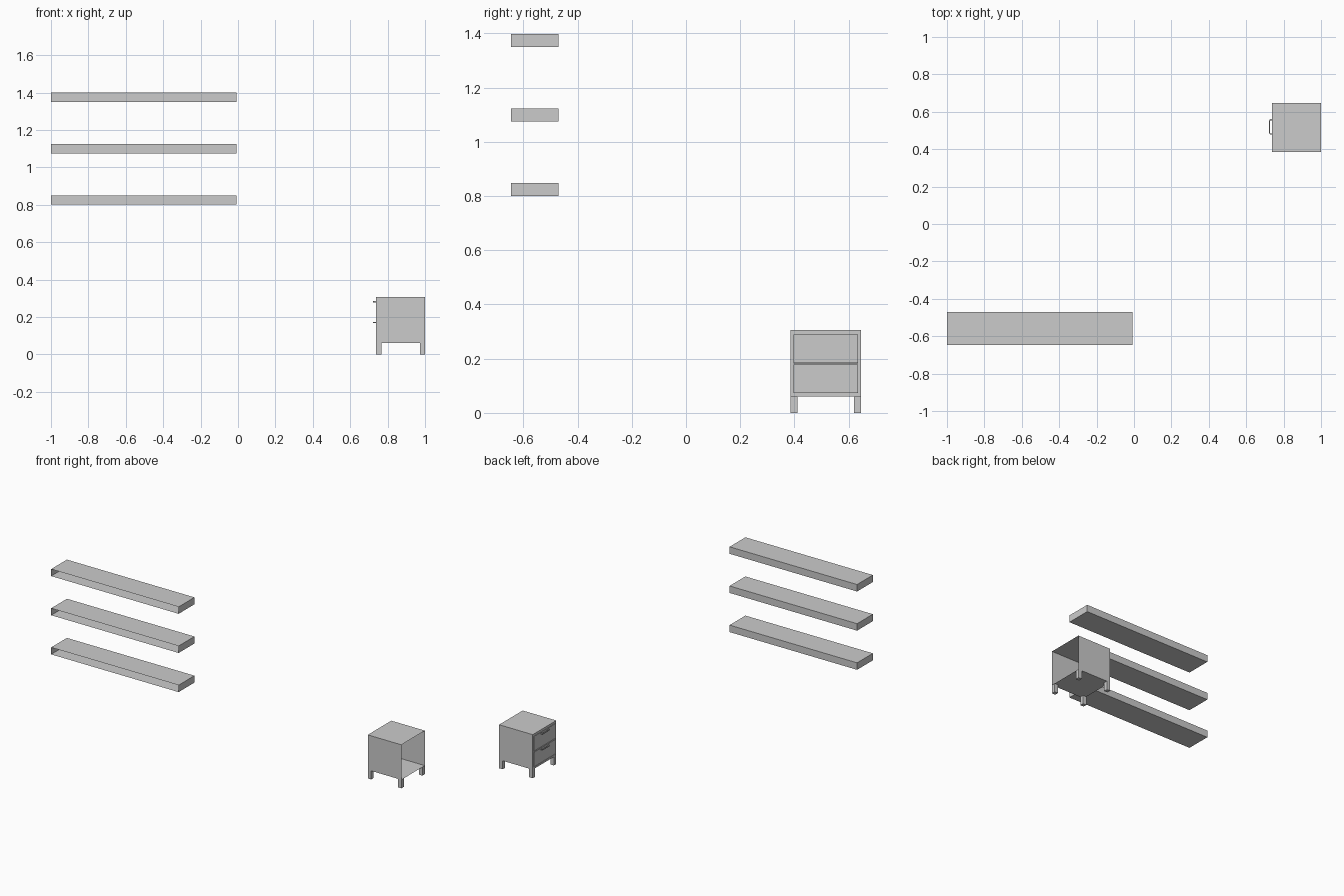
import bpy, bmesh
from mathutils import Vector

if "Cube" in bpy.data.objects:
    bpy.data.objects.remove(bpy.data.objects["Cube"])


def finish(bm, name):
    mesh = bpy.data.meshes.new(name)
    bm.to_mesh(mesh)
    bm.free()
    obj = bpy.data.objects.new(name, mesh)
    bpy.context.collection.objects.link(obj)
    return obj


def box(name, lo, hi, open_side=None):
    """Box between two corners, optionally without the face pointing to open_side."""
    lo, hi = Vector(lo), Vector(hi)
    bm = bmesh.new()
    bmesh.ops.create_cube(bm, size=1)
    for v in bm.verts:
        v.co = (lo + hi) / 2 + v.co * (hi - lo)
    bm.normal_update()
    if open_side:
        gone = [f for f in bm.faces if f.normal.dot(Vector(open_side)) > 0.9]
        bmesh.ops.delete(bm, geom=gone, context='FACES_ONLY')
    return finish(bm, name)


# Wall shelves, open on the wall side
for i, z in enumerate((0.80, 1.075, 1.35)):
    box(f"shelf_{i + 1}", (-1, -0.646, z), (-0.009, -0.471, z + 0.049), (0, -1, 0))

# Cabinet body, open at the back, with two drawer fronts set in the -x face
X0, X1, Y0, Y1, Z0, Z1 = 0.739, 1.0, 0.385, 0.646, 0.06, 0.306
DY = (0.396, 0.635)
DRAWERS = ((0.073, 0.179), (0.183, 0.290))
body = box("cabinet_body", (X0, Y0, Z0), (X1, Y1, Z1), (1, 0, 0))
bm = bmesh.new()
bm.from_mesh(body.data)
front = [f for f in bm.faces if f.normal.x < -0.9]
bmesh.ops.delete(bm, geom=front, context='FACES_ONLY')
ys = (Y0, *DY, Y1)
zs = (Z0, *DRAWERS[0], *DRAWERS[1], Z1)
grid = [[bm.verts.new((X0, y, z)) for z in zs] for y in ys]
drawers = []
for i in range(3):
    for j in range(5):
        f = bm.faces.new((grid[i][j], grid[i][j + 1], grid[i + 1][j + 1], grid[i + 1][j]))
        f.normal_update()
        if i == 1 and j in (1, 3):
            drawers.append(f)
# Narrow groove around each drawer front
for f in drawers:
    bmesh.ops.inset_individual(bm, faces=[f], thickness=0.0001, depth=-0.008)
    bmesh.ops.inset_individual(bm, faces=[f], thickness=0.003)
    bmesh.ops.inset_individual(bm, faces=[f], thickness=0.0001, depth=0.008)
bm.to_mesh(body.data)
bm.free()

# Legs
W = 0.027
for side, x in (("front", X0), ("back", X1 - W)):
    for hand, y in (("right", Y0), ("left", Y1 - W)):
        box(f"{side}_{hand}_leg", (x, y, 0), (x + W, y + W, Z0), (0, 0, 1))


# Bracket handles with chamfered corners
def handle(name, z):
    c, half, reach, t, h = (DY[0] + DY[1]) / 2 + 0.004, 0.041, 0.017, 0.006, 0.006

    def outline(w, r, ch):
        return [(0, -w), (-r + ch, -w), (-r, -w + ch), (-r, w - ch), (-r + ch, w), (0, w)]

    outer = outline(half, reach, 0.006)
    inner = outline(half - t, reach - t, 0.003)
    bm = bmesh.new()
    a, b = ([bm.verts.new((X0 + x, c + y, z - h / 2)) for x, y in p] for p in (outer, inner))
    faces = [bm.faces.new((a[i], a[i + 1], b[i + 1], b[i])) for i in range(5)]
    ext = bmesh.ops.extrude_face_region(bm, geom=faces, use_keep_orig=True)
    for g in ext["geom"]:
        if isinstance(g, bmesh.types.BMVert):
            g.co.z += h
    bmesh.ops.recalc_face_normals(bm, faces=bm.faces)
    finish(bm, name)


handle("lower_handle", 0.17)
handle("upper_handle", 0.281)
